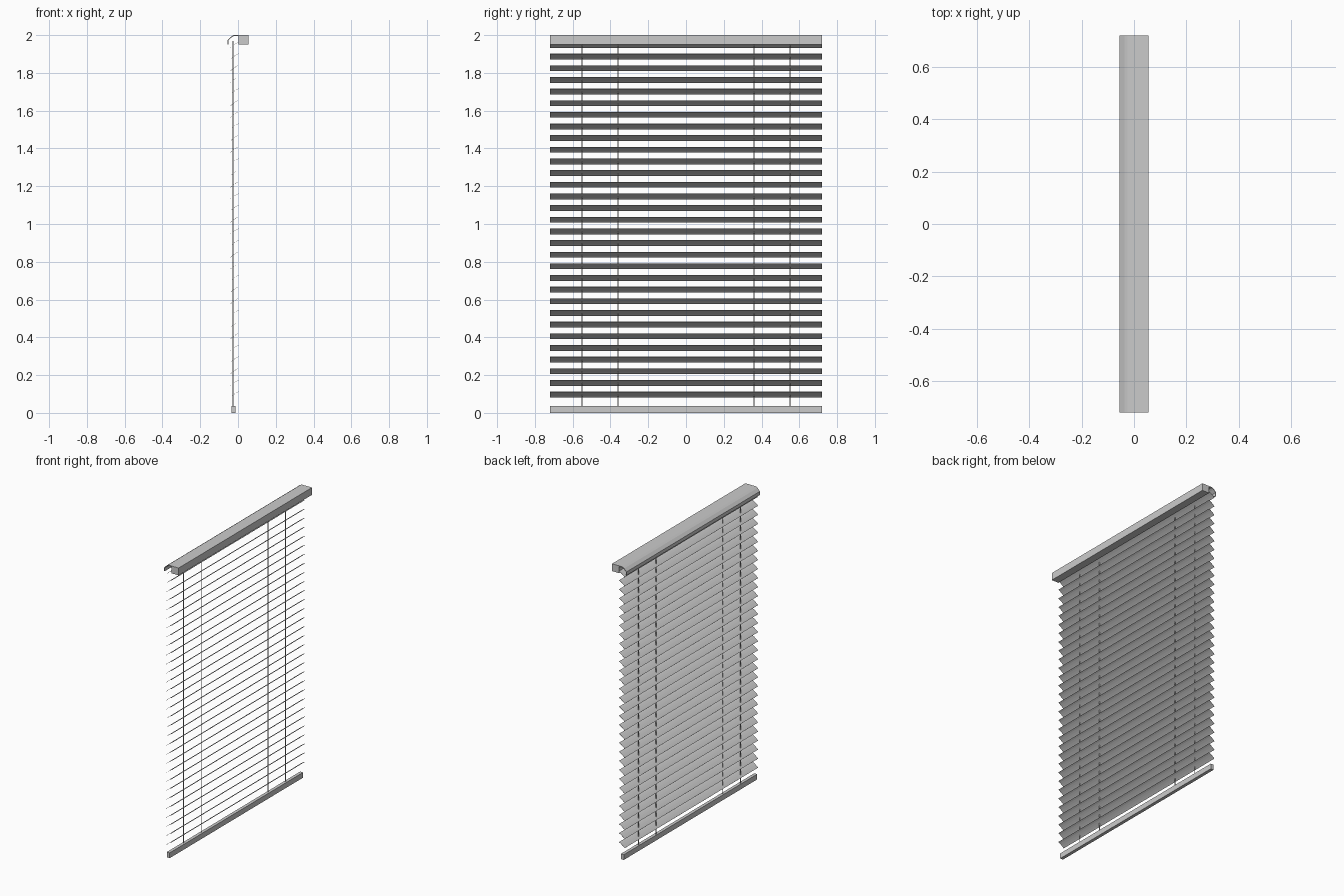
import bpy
import bmesh
from mathutils import Vector

cube = bpy.data.objects.get("Cube")
if cube:
    bpy.data.objects.remove(cube, do_unlink=True)

HALF = 0.72          # half length of the blind along y
SLATS = 31
PITCH = 0.0617
FIRST = 0.098        # height of the lowest slat centre


def material(name, value):
    m = bpy.data.materials.new(name)
    m.use_nodes = True
    colour = (value, value, value, 1)
    m.diffuse_color = colour
    m.node_tree.nodes["Principled BSDF"].inputs["Base Color"].default_value = colour
    return m


grey = material("light grey", 0.6)


def finish(name, bm):
    bmesh.ops.recalc_face_normals(bm, faces=bm.faces)
    mesh = bpy.data.meshes.new(name)
    bm.to_mesh(mesh)
    bm.free()
    mesh.materials.append(grey)
    obj = bpy.data.objects.new(name, mesh)
    bpy.context.collection.objects.link(obj)
    return obj


def extrude_profile(name, points):
    """Extrude a closed x-z outline along the whole length."""
    bm = bmesh.new()
    face = bm.faces.new([bm.verts.new((x, -HALF, z)) for x, z in points])
    out = bmesh.ops.extrude_face_region(bm, geom=[face])
    moved = [v for v in out["geom"] if isinstance(v, bmesh.types.BMVert)]
    bmesh.ops.translate(bm, verts=moved, vec=(0, 2 * HALF, 0))
    return finish(name, bm)


def box_profile(x0, x1, z0, z1):
    return [(x0, z0), (x1, z0), (x1, z1), (x0, z1)]


def thicken(line, t):
    """Turn an open x-z line into a closed outline of thickness t."""
    pts = [Vector(p) for p in line]
    inner = []
    for i, p in enumerate(pts):
        d = (pts[min(i + 1, len(pts) - 1)] - pts[max(i - 1, 0)]).normalized()
        inner.append(p + Vector((-d.y, d.x)) * t)
    return [tuple(p) for p in pts + inner[::-1]]


# Head rail and bottom rail
extrude_profile("head_rail", box_profile(0.003, 0.055, 1.95, 2.0))
extrude_profile("bottom_rail", box_profile(-0.034, -0.012, 0, 0.036))

# Bent valance hooked over the top of the slats
valance = [(0.003, 2.0), (-0.024, 2.0), (-0.037, 1.992),
           (-0.055, 1.974), (-0.055, 1.95)]
extrude_profile("valance", thicken(valance, 0.005))

# Tilted slats with a slight crown, low on the -x side
slat = [(0.002, 0.0145), (-0.010, 0.0085), (-0.021, 0.001),
        (-0.032, -0.0075), (-0.041, -0.0155)]
outline = thicken(slat, 0.001)
slat_mesh = None
for i in range(SLATS):
    if slat_mesh is None:
        obj = extrude_profile("slat", outline)
        slat_mesh = obj.data
    else:
        obj = bpy.data.objects.new("slat", slat_mesh)
        bpy.context.collection.objects.link(obj)
    obj.location.z = FIRST + i * PITCH

# Vertical cords from the head to the bottom rail
bottom, top = 0.03, 1.97
for y in (-0.55, -0.36, 0.36, 0.55):
    bm = bmesh.new()
    bmesh.ops.create_cone(bm, cap_ends=True, segments=8, radius1=0.0025,
                          radius2=0.0025, depth=top - bottom)
    cord = finish("cord", bm)
    cord.location = (-0.026, y, (top + bottom) / 2)
